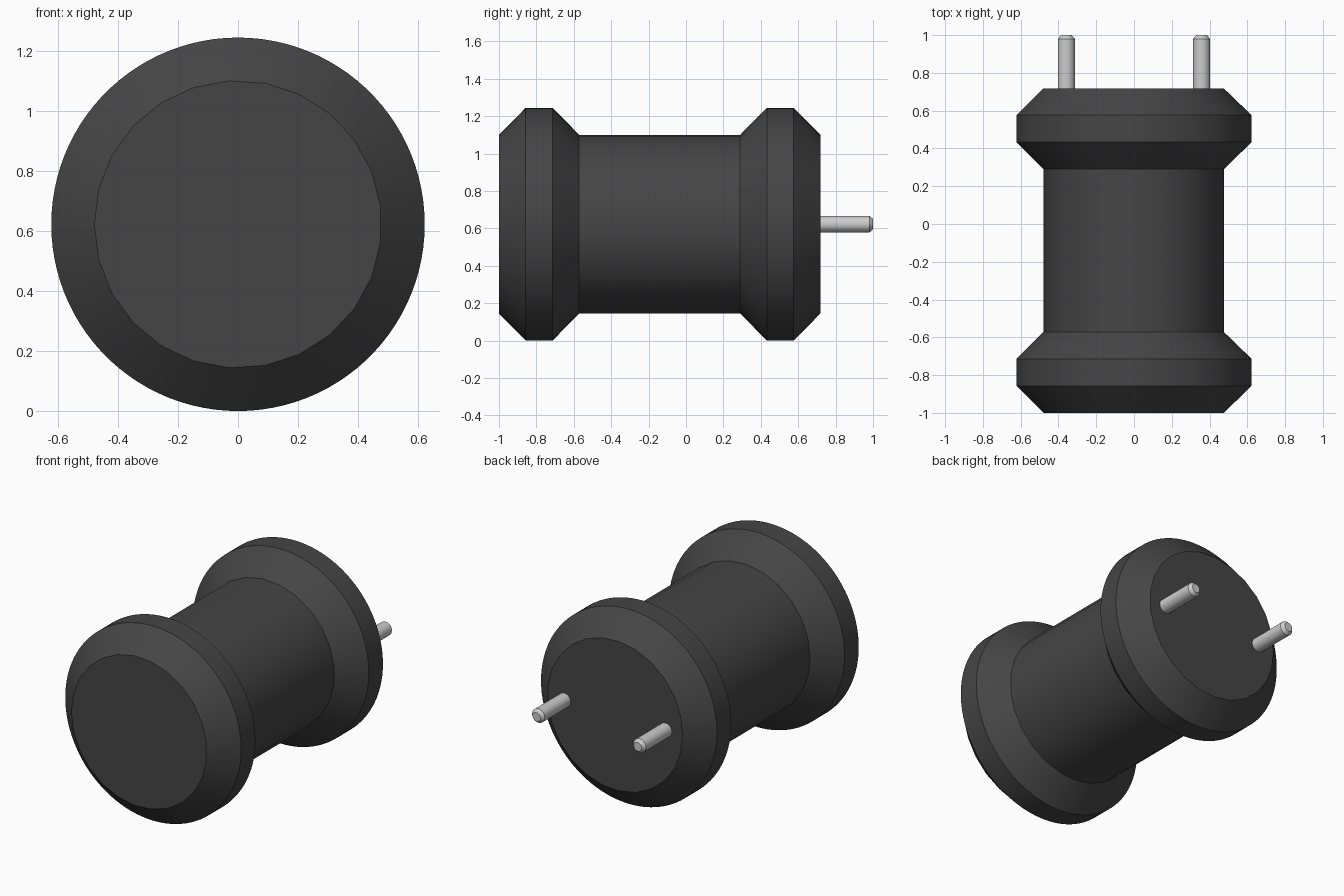
import bpy, bmesh, math

cube = bpy.data.objects.get("Cube")
if cube:
    bpy.data.objects.remove(cube)

CENTRE_Z = 0.6225


def material(name, colour):
    m = bpy.data.materials.new(name)
    m.use_nodes = True
    m.diffuse_color = colour
    m.node_tree.nodes["Principled BSDF"].inputs["Base Color"].default_value = colour
    return m


black = material("black plastic", (0.06, 0.06, 0.06, 1))
silver = material("silver metal", (0.60, 0.60, 0.60, 1))


def turned_part(name, profile, mat, x=0.0):
    """Lathe along y. Profile rows are (y, radius, sides)."""
    bm = bmesh.new()
    rings = []
    for y, r, n in profile:
        rings.append([bm.verts.new((x - r * math.cos(2 * math.pi * i / n), y,
                                    CENTRE_Z + r * math.sin(2 * math.pi * i / n)))
                      for i in range(n)])
    for a, b in zip(rings, rings[1:]):
        if len(a) > len(b):
            a, b = b, a
        na, nb = len(a), len(b)
        k = nb // na
        for i in range(na):
            a0, a1 = a[i], a[(i + 1) % na]
            out = [b[(i * k + j) % nb] for j in range(k + 1)]
            if k == 1:
                bm.faces.new((a0, a1, out[1], out[0]))
                continue
            # fan the finer ring onto the coarser one
            half = k // 2
            for j in range(k):
                bm.faces.new((a0 if j < half else a1, out[j + 1], out[j]))
            bm.faces.new((a0, a1, out[half]))
    bm.faces.new(rings[0])
    bm.faces.new(rings[-1])
    bmesh.ops.recalc_face_normals(bm, faces=bm.faces)
    me = bpy.data.meshes.new(name)
    bm.to_mesh(me)
    bm.free()
    me.materials.append(mat)
    ob = bpy.data.objects.new(name, me)
    bpy.context.collection.objects.link(ob)
    bpy.ops.object.select_all(action='DESELECT')
    ob.select_set(True)
    bpy.context.view_layer.objects.active = ob
    bpy.ops.object.shade_smooth_by_angle(angle=math.radians(30))
    return ob


# Spool body: two bevelled flanges joined by a narrower neck
R, r = 0.6225, 0.479
turned_part("spool_body", [
    (-1.0, r, 25), (-0.857, R, 100), (-0.714, R, 100), (-0.571, r, 25),
    (0.29, r, 25), (0.433, R, 100), (0.576, R, 100), (0.718, r, 25)], black)

# Two contact pins with chamfered tips
for side, x in (("left", 0.358), ("right", -0.358)):
    turned_part(side + "_pin", [
        (0.70, 0.045, 24), (0.98, 0.045, 24), (1.0, 0.028, 24)], silver, x)
